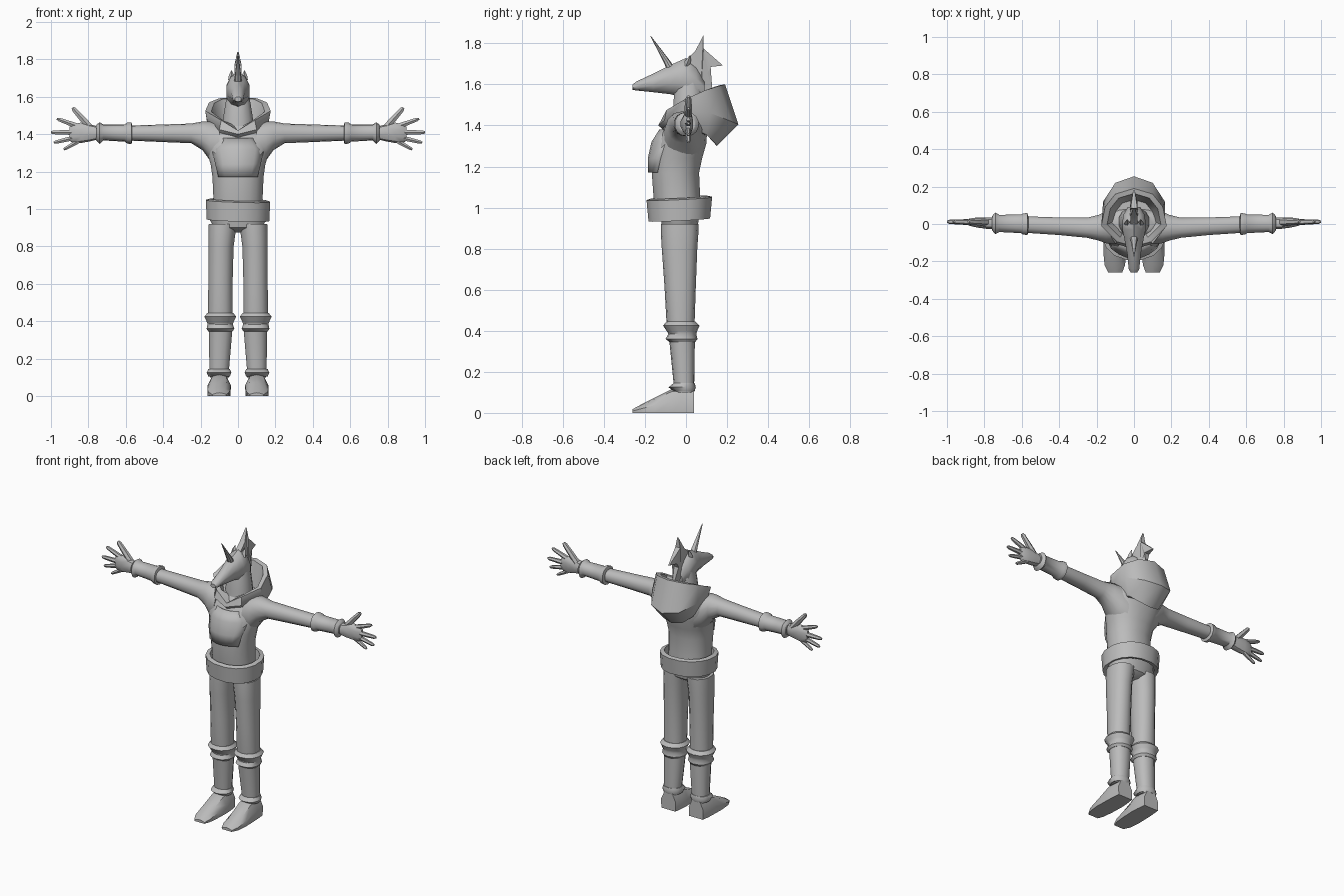
import bpy, bmesh, math
from mathutils import Vector

grey = bpy.data.materials.new("plain grey")
grey.diffuse_color = (0.5, 0.5, 0.5, 1)


def finish(name, bm, mirror=False, angle=40):
    bmesh.ops.recalc_face_normals(bm, faces=bm.faces[:])
    me = bpy.data.meshes.new(name)
    bm.to_mesh(me)
    bm.free()
    me.materials.append(grey)
    ob = bpy.data.objects.new(name, me)
    bpy.context.collection.objects.link(ob)
    bpy.ops.object.select_all(action='DESELECT')
    ob.select_set(True)
    bpy.context.view_layer.objects.active = ob
    bpy.ops.object.shade_smooth_by_angle(angle=math.radians(angle))
    if mirror:
        ob.modifiers.new("mirror", 'MIRROR')
    return ob


def skin(bm, rings, caps=True, loop=False):
    """Bridge rings of points into a tube."""
    vs = [[bm.verts.new(p) for p in r] for r in rings]
    pairs = list(zip(vs, vs[1:])) + ([(vs[-1], vs[0])] if loop else [])
    for a, b in pairs:
        n = len(a)
        for i in range(n):
            j = (i + 1) % n
            bm.faces.new((a[i], a[j], b[j], b[i]))
    if caps and not loop:
        bm.faces.new(vs[0])
        bm.faces.new(vs[-1])


def ring(axis, s, n=14, e=2.2):
    """Rounded section (position, u0, u1, v0, v1) across an axis."""
    pos, u0, u1, v0, v1 = s
    pts = []
    for i in range(n):
        t = 2 * math.pi * (i + 0.5) / n
        c, d = math.cos(t), math.sin(t)
        u = (u0 + u1) / 2 + (u1 - u0) / 2 * math.copysign(abs(c) ** (2 / e), c)
        v = (v0 + v1) / 2 + (v1 - v0) / 2 * math.copysign(abs(d) ** (2 / e), d)
        pts.append({'x': (pos, u, v), 'y': (u, pos, v), 'z': (u, v, pos)}[axis])
    return pts


def loft(name, axis, sections, mirror=False, n=14, e=2.2, angle=40, loop=False):
    bm = bmesh.new()
    skin(bm, [ring(axis, s, n, e) for s in sections], loop=loop)
    return finish(name, bm, mirror, angle)


# torso and hips
loft("torso", 'z', [
    (0.98, -.135, .135, -.15, .07), (1.06, -.133, .133, -.16, .07),
    (1.17, -.138, .138, -.168, .065), (1.24, -.148, .148, -.165, .08),
    (1.31, -.17, .17, -.15, .10), (1.38, -.19, .19, -.115, .105),
    (1.43, -.18, .18, -.08, .09), (1.465, -.11, .11, -.05, .06)], n=20)
loft("hips", 'z', [
    (.875, -.05, .05, -.06, .02), (.90, -.13, .13, -.115, .055),
    (.95, -.157, .157, -.125, .065), (1.0, -.155, .155, -.135, .07)], n=20)

# belt: a thick ring, slightly tilted
belt = loft("belt", 'z', [
    (.942, -.17, .17, -.185, .12), (1.045, -.175, .175, -.195, .13),
    (1.052, -.15, .15, -.17, .105), (.95, -.145, .145, -.16, .095)],
    n=16, angle=30, loop=True)
for v in belt.data.vertices:
    v.co.z += -0.03 * v.co.x + 0.05 * v.co.y

# raised chest panel
bm = bmesh.new()
rows = []
for z, w, y in [(1.17, .105, -.185), (1.24, .122, -.186), (1.32, .14, -.168), (1.38, .09, -.13)]:
    rows.append([bm.verts.new((w * k / 3, y + 3.6 * (w * k / 3) ** 2, z)) for k in range(-3, 4)])
for a, b in zip(rows, rows[1:]):
    for i in range(6):
        bm.faces.new((a[i], a[i + 1], b[i + 1], b[i]))
panel = finish("chest_panel", bm)
mod = panel.modifiers.new("thickness", 'SOLIDIFY')
mod.thickness, mod.offset = 0.03, -1

# legs
loft("leg", 'z', [
    (.10, .048, .152, -.055, .04), (.14, .047, .154, -.06, .04),
    (.34, .03, .157, -.08, .043), (.44, .028, .162, -.095, .042),
    (.62, .027, .16, -.105, .048), (.80, .022, .16, -.118, .055),
    (.87, .012, .16, -.122, .06), (.92, .005, .158, -.122, .062)], True)
loft("knee_band", 'z', [
    (.345, .028, .16, -.08, .045), (.36, .018, .17, -.10, .056), (.385, .026, .164, -.085, .05),
    (.40, .02, .17, -.095, .055), (.425, .008, .182, -.112, .066), (.445, .024, .165, -.095, .045)], True)
loft("ankle_band", 'z', [
    (.105, .042, .16, -.06, .042), (.125, .034, .169, -.085, .048), (.145, .042, .16, -.06, .042)], True)

# shoes: sloped wedge with a narrow toe
bm = bmesh.new()
shoe = []
for y, x0, x1, h in [(.04, .05, .152, .12), (-.02, .042, .158, .12), (-.07, .04, .16, .115),
                     (-.15, .043, .162, .075), (-.22, .05, .155, .04), (-.26, .065, .135, .018)]:
    m = (x0 + x1) / 2
    shoe.append([(x0, y, 0), (x0 - .002, y, h * .5), (x0 + .02, y, h * .9), (m, y, h),
                 (x1 - .02, y, h * .9), (x1 + .002, y, h * .5), (x1, y, 0)])
skin(bm, shoe)
finish("shoe", bm, True)

# arms, cuffs, palms
loft("arm", 'x', [
    (.10, -.11, .08, 1.22, 1.46), (.15, -.105, .07, 1.26, 1.468), (.19, -.09, .05, 1.315, 1.468),
    (.25, -.075, .035, 1.352, 1.457), (.40, -.06, .036, 1.358, 1.452),
    (.58, -.048, .042, 1.366, 1.446), (.76, -.035, .045, 1.37, 1.445)], True)
loft("forearm_cuff", 'x', [
    (.565, -.045, .042, 1.366, 1.446), (.57, -.06, .06, 1.347, 1.464), (.592, -.058, .058, 1.35, 1.462),
    (.605, -.05, .052, 1.36, 1.453), (.72, -.044, .05, 1.367, 1.452),
    (.74, -.055, .062, 1.348, 1.464), (.752, -.045, .052, 1.36, 1.455), (.76, -.03, .04, 1.37, 1.445)], True)
loft("palm", 'x', [
    (.74, -.028, .035, 1.375, 1.44), (.79, -.027, .036, 1.362, 1.452),
    (.84, -.02, .036, 1.353, 1.462), (.88, -.01, .03, 1.352, 1.455), (.90, .0, .022, 1.365, 1.44)], True, n=10)


# fingers: tapered tubes from knuckle to tip
def finger(name, a, b, r):
    a, b = Vector((a[0], .01, a[1])), Vector((b[0], .012, b[1]))
    d = (b - a).normalized()
    side = Vector((0, 1, 0))
    up = d.cross(side)
    bm = bmesh.new()
    rings = []
    for t, k in [(0, 1.15), (.5, 1), (.9, .8), (1, .45)]:
        c = a.lerp(b, t)
        rings.append([c + (side * math.cos(q) + up * math.sin(q)) * r * k
                      for q in [math.tau * i / 6 for i in range(6)]])
    skin(bm, rings)
    finish(name, bm, True)


finger("thumb", (.79, 1.435), (.885, 1.542), .018)
finger("index_finger", (.85, 1.44), (.968, 1.483), .014)
finger("middle_finger", (.87, 1.41), (1.0, 1.41), .014)
finger("ring_finger", (.86, 1.385), (.985, 1.355), .013)
finger("little_finger", (.84, 1.37), (.932, 1.318), .012)

# hood: collar rim in front, deep bag behind; half rings mirrored across x
rim = [(0, -.12, 1.42), (.09, -.095, 1.475), (.175, -.01, 1.525), (.155, .09, 1.57), (.10, .16, 1.592), (0, .19, 1.60)]
mid = [(0, -.135, 1.40), (.10, -.105, 1.425), (.165, .0, 1.47), (.165, .12, 1.46), (.10, .22, 1.42), (0, .255, 1.405)]
low = [(0, -.10, 1.37), (.10, -.05, 1.38), (.13, .03, 1.39), (.12, .10, 1.355), (.07, .14, 1.315), (0, .15, 1.30)]
inn = [(x * .82, .04 + (y - .04) * .82, z - .004) for x, y, z in rim]
deep = [(x * .62, .04 + (y - .04) * .6, 1.44) for x, y, z in rim]


def whole(half):
    return half + [(-x, y, z) for x, y, z in half[-2:0:-1]]


bm = bmesh.new()
skin(bm, [whole(r) for r in (low, mid, rim, inn, deep)])
finish("hood", bm, angle=38)

# neck and long-snouted head
loft("neck", 'z', [
    (1.36, -.085, .085, -.08, .09), (1.48, -.083, .083, -.065, .09),
    (1.56, -.07, .07, -.06, .085), (1.64, -.055, .055, -.04, .075)], n=12)
loft("head", 'y', [
    (-.26, -.018, .018, 1.574, 1.60), (-.24, -.03, .03, 1.57, 1.615), (-.16, -.038, .038, 1.562, 1.652),
    (-.075, -.055, .055, 1.552, 1.695), (-.03, -.066, .066, 1.54, 1.715), (.0, -.066, .066, 1.53, 1.728),
    (.05, -.06, .06, 1.51, 1.69), (.09, -.035, .035, 1.52, 1.62)], n=10, e=2.0)

# horn
bm = bmesh.new()
skin(bm, [[(r * math.cos(a), y + r * math.sin(a), z) for a in [math.tau * i / 8 for i in range(8)]]
          for r, y, z in [(.022, -.07, 1.67), (.017, -.095, 1.715), (.002, -.172, 1.835)]])
finish("horn", bm)

# ears on both sides of the mane root
bm = bmesh.new()
skin(bm, [[(.035 + dx * s, y + dy * s, z) for dx, dy in [(1, 0), (0, 1), (-1, 0), (0, -1)]]
          for s, y, z in [(.018, .0, 1.69), (.014, .01, 1.715), (.002, .02, 1.74)]])
finish("ear", bm, True)

# spiky mane: thin at the tips, thick at the root
outline = [(-.01, 1.71, .018), (.045, 1.762, .018), (.085, 1.84, .004), (.085, 1.775, .018),
           (.18, 1.692, .004), (.12, 1.685, .018), (.105, 1.655, .02), (.128, 1.575, .008), (.07, 1.52, .025)]
bm = bmesh.new()
skin(bm, [[(s * w, y, z) for y, z, w in outline] for s in (-1, 1)])
bmesh.ops.triangulate(bm, faces=[f for f in bm.faces if len(f.verts) > 4])
finish("mane", bm, angle=30)
